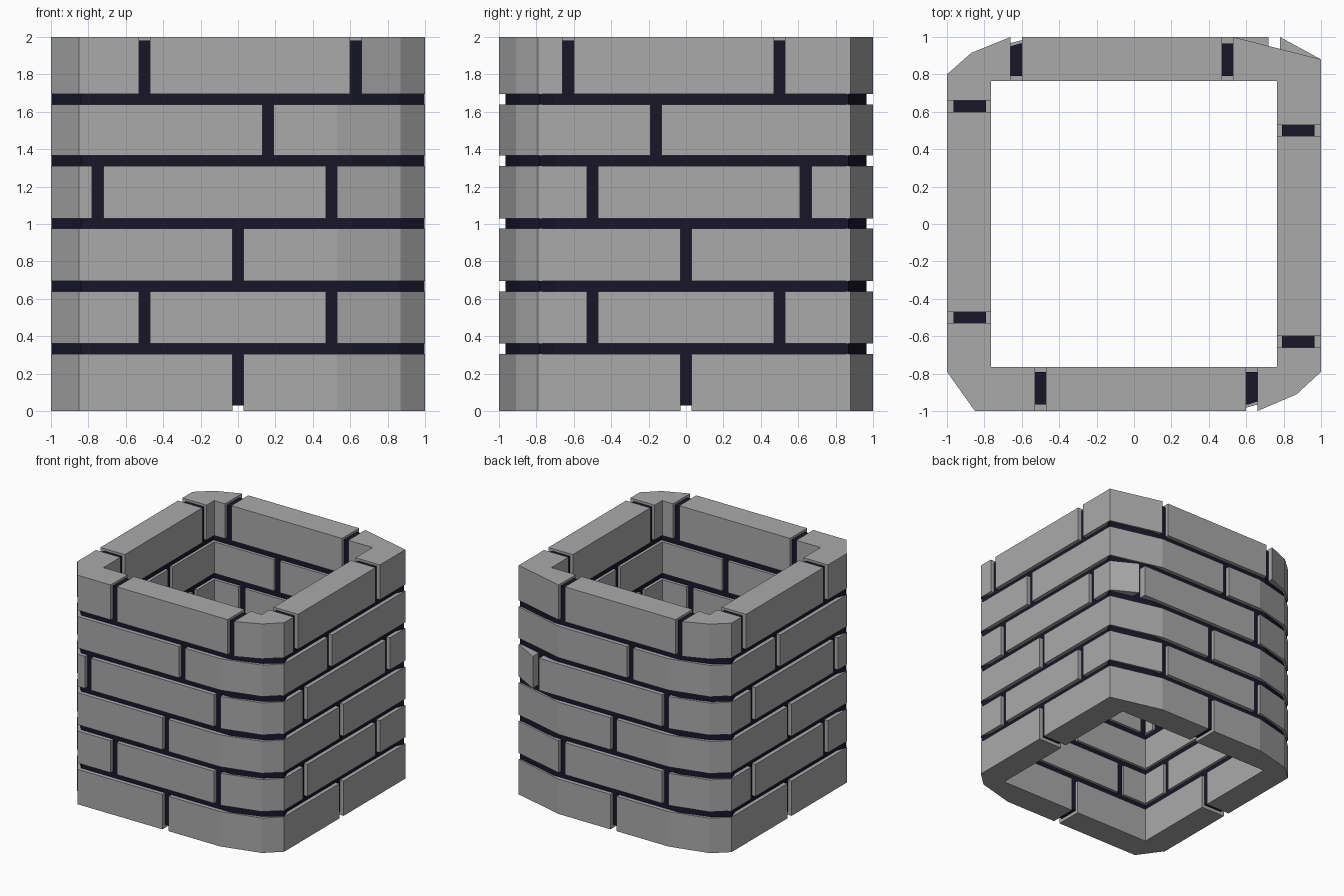
import bpy, bmesh

if "Cube" in bpy.data.objects:
    bpy.data.objects.remove(bpy.data.objects["Cube"])

GAP = 0.03      # half of a vertical joint
INNER = 0.765   # inside face of the bricks

# course heights, joint positions on front/back walls, joints on right/left walls
COURSES = [
    (0.0, 0.305, [0.0], [0.0]),
    (0.36, 0.64, [-0.5, 0.5], [-0.5, 0.5]),
    (0.695, 0.975, [0.0], [0.0]),
    (1.03, 1.31, [-0.75, 0.5], [-0.5, 0.64]),
    (1.365, 1.64, [0.16], [-0.16]),
    (1.695, 2.0, [-0.5, 0.63], [-0.63, 0.5]),
]
# worn corners: where the cut starts on one wall, points between, where it ends on the next
CORNERS = [
    (0.53, [(0.87, -0.91)], -0.79),
    (0.88, [], -0.53),
    (0.53, [(-0.87, 0.915)], -0.80),
    (0.79, [], -0.85),
]


def material(name, color):
    mat = bpy.data.materials.new(name)
    mat.diffuse_color = (*color, 1)
    mat.use_nodes = True
    mat.node_tree.nodes["Principled BSDF"].inputs["Base Color"].default_value = mat.diffuse_color
    return mat


stone = material("grey_stone", (0.40, 0.40, 0.40))
dark = material("dark_mortar", (0.009, 0.008, 0.022))


def wall_point(k, s, d):
    """Point s along wall k (front, right, back, left), d out from the centre."""
    x, y = s, -d
    for _ in range(k % 4):
        x, y = -y, x
    return (x, y)


def prism(name, rings, z0, z1, mat):
    """Extrude a flat outline (plus optional hole outline) from z0 to z1."""
    bm = bmesh.new()
    edges = []
    for ring in rings:
        vs = [bm.verts.new((x, y, z0)) for x, y in ring]
        edges += [bm.edges.new((vs[i], vs[(i + 1) % len(vs)])) for i in range(len(vs))]
    if len(rings) == 1:
        faces = [bm.faces.new(vs)]
    else:
        fill = bmesh.ops.triangle_fill(bm, edges=edges, use_beauty=True)
        faces = [g for g in fill["geom"] if isinstance(g, bmesh.types.BMFace)]
    top = bmesh.ops.extrude_face_region(bm, geom=faces, use_keep_orig=True)
    verts = [g for g in top["geom"] if isinstance(g, bmesh.types.BMVert)]
    bmesh.ops.translate(bm, verts=verts, vec=(0, 0, z1 - z0))
    bmesh.ops.recalc_face_normals(bm, faces=bm.faces)
    mesh = bpy.data.meshes.new(name)
    bm.to_mesh(mesh)
    bm.free()
    mesh.materials.append(mat)
    obj = bpy.data.objects.new(name, mesh)
    bpy.context.collection.objects.link(obj)


for z0, z1, front, side in COURSES:
    joints = [front, side, front, side]
    for k in range(4):
        # straight bricks between two joints of one wall
        for a, b in zip(joints[k], joints[k][1:]):
            a, b = a + GAP, b - GAP
            prism("wall_brick", [[wall_point(k, a, 1), wall_point(k, b, 1),
                                  wall_point(k, b, INNER), wall_point(k, a, INNER)]],
                  z0, z1, stone)
        # bent brick around the corner to the next wall
        start, mids, end = CORNERS[k]
        a = joints[k][-1] + GAP
        b = joints[(k + 1) % 4][0] - GAP
        pts = [wall_point(k, a, 1)]
        if start > a + 0.005:
            pts.append(wall_point(k, start, 1))
        pts += mids
        if end < b - 0.005:
            pts.append(wall_point(k + 1, end, 1))
        pts += [wall_point(k + 1, b, 1), wall_point(k + 1, b, INNER),
                wall_point(k, INNER, INNER), wall_point(k, a, INNER)]
        prism("corner_brick", [pts], z0, z1, stone)

# recessed dark mortar: a closed ring following the worn corners
outer = [(-0.84, -0.965), (0.61, -0.965), (0.86, -0.885), (0.997, -0.782), (0.965, -0.7),
         (0.965, 0.8), (0.997, 0.868), (0.965, 0.872), (0.60, 0.965),
         (-0.61, 0.965), (-0.86, 0.89), (-0.997, 0.792), (-0.965, 0.7),
         (-0.965, -0.7), (-0.997, -0.782)]
c = 0.79
prism("mortar", [outer, [(-c, -c), (c, -c), (c, c), (-c, c)]], 0.03, 1.98, dark)
